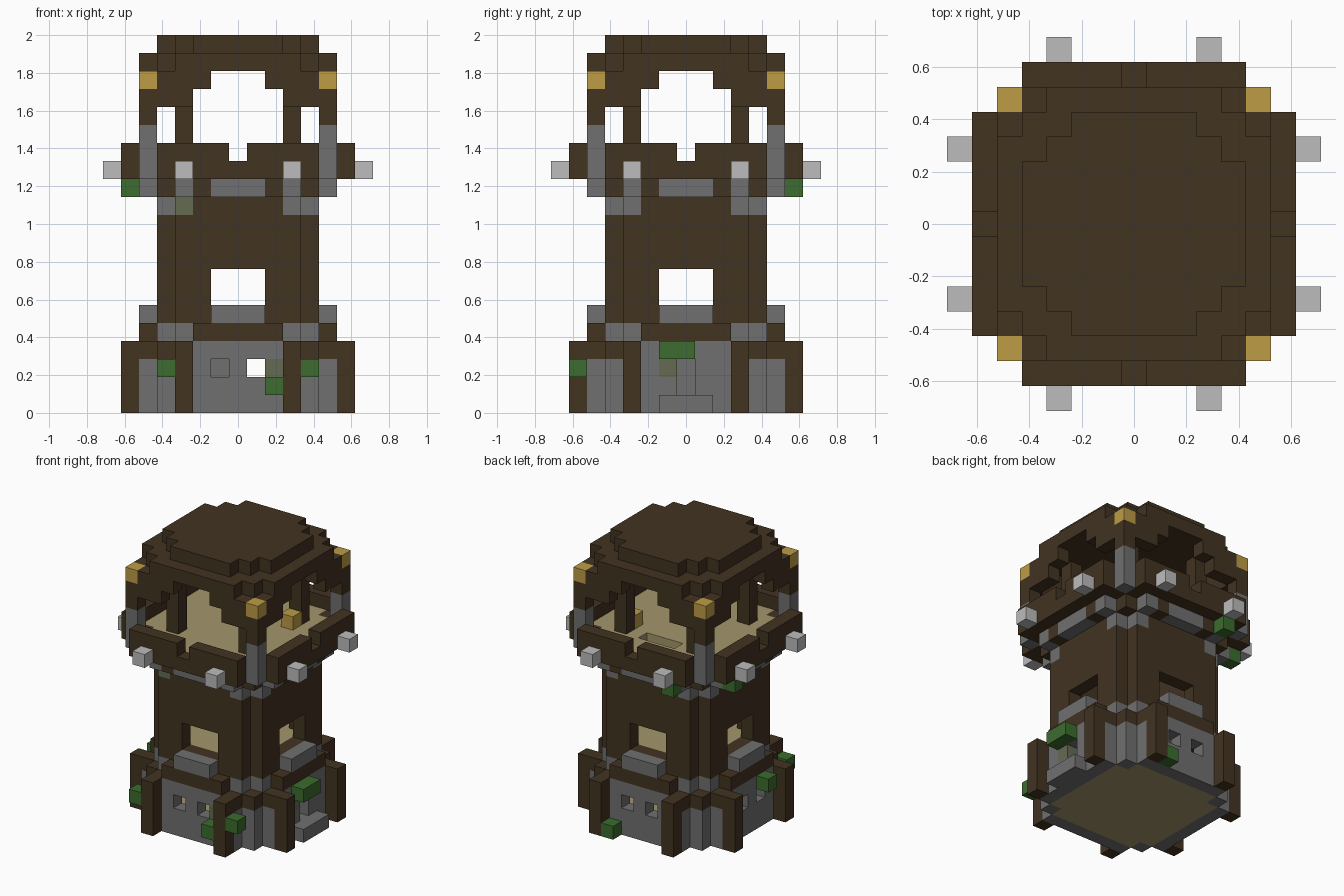
import bpy
import bmesh

cube = bpy.data.objects.get("Cube")
if cube:
    bpy.data.objects.remove(cube, do_unlink=True)

U = 2 / 21  # edge of one block


def srgb(*rgb):
    return [((c / 255 + 0.055) / 1.055) ** 2.4 for c in rgb] + [1]


COLOURS = {
    "dark_wood": srgb(66, 51, 33),
    "stone": srgb(112, 112, 112),
    "mossy_stone": srgb(101, 107, 84),
    "pale_lamp": srgb(188, 188, 188),
    "leaf_green": srgb(60, 108, 46),
    "gold": srgb(190, 156, 70),
    "pale_planks": srgb(163, 149, 107),
}
materials = {}
for label, colour in COLOURS.items():
    m = bpy.data.materials.new(label)
    m.use_nodes = True
    m.diffuse_color = colour
    m.node_tree.nodes["Principled BSDF"].inputs["Base Color"].default_value = colour
    materials[label] = m

blocks = {}  # block position -> part name
parts = {}   # part name -> material name


def put(name, material, cells):
    parts[name] = material
    for c in cells:
        blocks[c] = name


def carve(cells):
    for c in cells:
        blocks.pop(c, None)


def disc(r, reach):
    """Square plan with stepped corners."""
    span = range(-r, r + 1)
    return {(x, y) for x in span for y in span if abs(x) + abs(y) <= reach}


def layers(plan, low, high):
    return [(x, y, z) for x, y in plan for z in range(low, high + 1)]


def around(a_values, b, low, high):
    """Repeat a plan position on all four sides, mirrored."""
    plan = set()
    for a in a_values:
        for s in (-1, 1):
            for t in (-1, 1):
                plan |= {(s * a, t * b), (t * b, s * a)}
    return layers(plan, low, high)


# Stone base with timber at its corners
base_wall = disc(5, 8) - disc(4, 6)
put("base_wall", "stone", layers(base_wall, 0, 3))
put("ground_floor", "pale_planks", layers(disc(4, 7), 0, 0))
put("base_corner_trim", "dark_wood",
    layers({p for p in base_wall if min(abs(p[0]), abs(p[1])) >= 3}, 3, 3))
put("base_posts", "dark_wood", around([3], 6, 0, 3))
carve([(x, y, 2) for x in (-1, 1) for y in (-5, 5)])
carve([(-5, y, 2) for y in (-1, 1)])
carve([(5, 0, 1), (5, 0, 2)])
put("door_step", "stone", [(6, y, 0) for y in (-1, 0, 1)])
put("mossy_blocks", "mossy_stone", [(2, -5, 2), (5, -1, 2)])
put("inner_stair", "stone", layers({(-1, 3)}, 1, 2))

# Tower shaft with four windows
put("shaft_wall", "dark_wood", layers(disc(4, 7) - disc(3, 5), 4, 12))
put("middle_floor", "pale_planks", layers(disc(3, 5), 5, 5))
put("base_ledge", "dark_wood", around(range(3), 5, 4, 4))
put("corner_stones", "stone", around([3], 4, 4, 4) + around([3], 4, 11, 11))
put("window_sills", "stone", around(range(2), 5, 5, 5))
carve(around(range(2), 4, 6, 7))
put("mossy_corner", "mossy_stone", [(-3, -4, 11)])

# Flared collar under the platform
put("collar", "dark_wood", layers(disc(5, 8) - disc(3, 5), 12, 12))
put("collar_stones", "stone", around([0, 1, 3], 5, 12, 12))

# Lookout platform with a notched parapet
put("platform_floor", "pale_planks", layers(disc(5, 9), 13, 13))
put("platform_corners", "dark_wood", around([4], 5, 13, 13))
put("parapet", "dark_wood", around(range(5), 6, 13, 14))
carve(around([0], 6, 14, 14))
carve([(x, 3, 13) for x in (-1, 0, 1)])
put("upper_stair", "stone", [(1, 3, 12)])
put("upper_stair_mossy", "mossy_stone", [(-1, 3, 12), (0, 3, 12)])
put("chest", "gold", [(3, 2, 14)])
put("side_lamps", "pale_lamp", around([3], 7, 13, 13))

# Roof supports
put("corner_column_stone", "stone", around([5], 5, 13, 15))
put("corner_column_wood", "dark_wood", around([5], 5, 16, 17))
put("corner_lanterns", "gold", around([5], 5, 18, 18))
put("inner_posts", "dark_wood", around([3], 3, 14, 18))
put("arch_beams", "dark_wood", around([3, 4], 5, 17, 17) + around([2, 3, 4], 5, 18, 18))

# Stepped roof
put("roof_lower", "dark_wood", layers(disc(5, 8), 19, 19))
put("roof_upper", "dark_wood", layers(disc(4, 6), 20, 20))

# Leaves growing on the walls
put("leaves", "leaf_green", [
    (4, -6, 2), (-4, -6, 2), (2, -6, 1), (6, -1, 3), (6, 0, 3),
    (2, 6, 0), (-6, -1, 3), (-3, 6, 12), (-6, 3, 12)])


def build(name):
    """Make one mesh from the exposed block faces of a part."""
    bm = bmesh.new()
    for cell, owner in blocks.items():
        if owner != name:
            continue
        for axis in range(3):
            for side in (-1, 1):
                beside = list(cell)
                beside[axis] += side
                if tuple(beside) in blocks:
                    continue
                ring = []
                for p, q in ((-1, -1), (1, -1), (1, 1), (-1, 1)):
                    v = [cell[0], cell[1], cell[2] + 0.5]
                    v[axis] += side / 2
                    v[(axis + 1) % 3] += p / 2
                    v[(axis + 2) % 3] += q / 2
                    ring.append(bm.verts.new([c * U for c in v]))
                bm.faces.new(ring if side > 0 else ring[::-1])
    bmesh.ops.remove_doubles(bm, verts=bm.verts, dist=U / 100)
    mesh = bpy.data.meshes.new(name)
    bm.to_mesh(mesh)
    bm.free()
    mesh.materials.append(materials[parts[name]])
    bpy.context.collection.objects.link(bpy.data.objects.new(name, mesh))


for part_name in parts:
    build(part_name)
